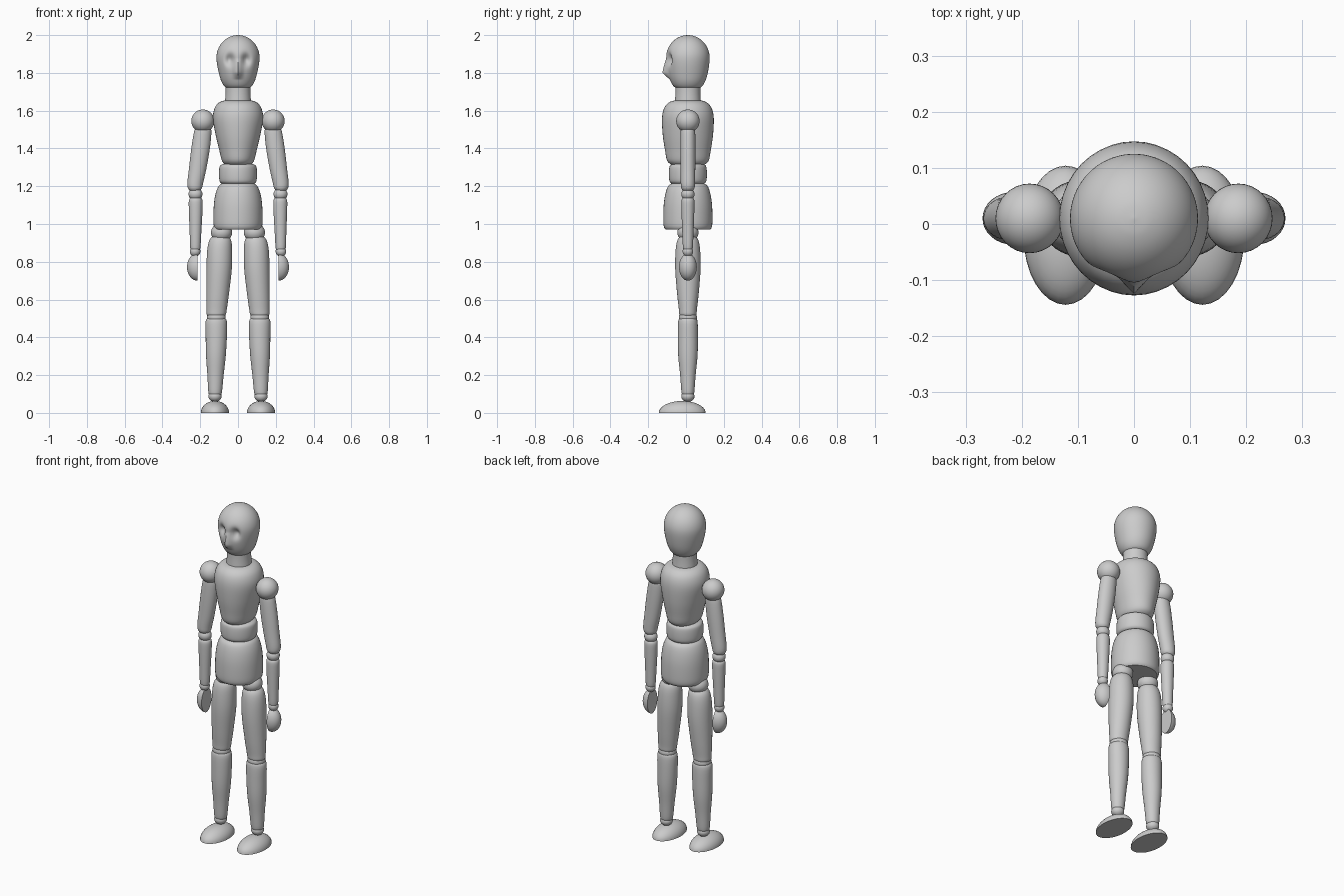
import bpy, bmesh, math

Y0 = 0.01  # body axis in depth


def finish(bm, name):
    bmesh.ops.recalc_face_normals(bm, faces=bm.faces)
    me = bpy.data.meshes.new(name)
    bm.to_mesh(me)
    bm.free()
    ob = bpy.data.objects.new(name, me)
    bpy.context.collection.objects.link(ob)
    bpy.ops.object.select_all(action='DESELECT')
    ob.select_set(True)
    bpy.context.view_layer.objects.active = ob
    bpy.ops.object.shade_smooth_by_angle(angle=math.radians(45))
    return ob


def spline(rows, sub):
    # Catmull-Rom refinement of the profile rows
    out = []
    for i in range(len(rows) - 1):
        p0, p1 = rows[max(i - 1, 0)], rows[i]
        p2, p3 = rows[i + 1], rows[min(i + 2, len(rows) - 1)]
        for k in range(sub):
            t = k / sub
            out.append([0.5 * (2 * b + (c - a) * t + (2 * a - 5 * b + 4 * c - d) * t * t
                               + (3 * b - a - 3 * c + d) * t ** 3)
                        for a, b, c, d in zip(p0, p1, p2, p3)])
    return out + [list(rows[-1])]


def loft(name, rows, sub=4, segs=40, side=1, shape=None):
    # rows: z, x radius, y radius, x centre
    bm = bmesh.new()
    rings = []
    for z, rx, ry, cx in spline(rows, sub):
        rings.append([bm.verts.new((side * cx + rx * math.cos(a), Y0 + ry * math.sin(a), z))
                      for a in (2 * math.pi * i / segs for i in range(segs))])
    for a, b in zip(rings, rings[1:]):
        for i in range(segs):
            j = (i + 1) % segs
            bm.faces.new((a[i], a[j], b[j], b[i]))
    bm.faces.new(rings[0])
    bm.faces.new(rings[-1])
    if shape:
        for v in bm.verts:
            shape(v.co)
    return finish(bm, name)


def ball(name, c, r, cut=None):
    # ellipsoid, optionally halved through its centre on the side facing `cut`
    bm = bmesh.new()
    bmesh.ops.create_uvsphere(bm, u_segments=32, v_segments=20, radius=1)
    for v in bm.verts:
        v.co = [c[i] + r[i] * v.co[i] for i in range(3)]
    if cut:
        bmesh.ops.bisect_plane(bm, geom=bm.verts[:] + bm.edges[:] + bm.faces[:],
                               plane_co=c, plane_no=cut, clear_outer=True, dist=1e-5)
        bmesh.ops.holes_fill(bm, edges=[e for e in bm.edges if e.is_boundary])
    return finish(bm, name)


def face(co):
    # eye sockets pushed in, pointed nose pulled out
    if co.y < Y0:
        dx = (abs(co.x) - 0.043) / 0.021
        dz = (co.z - 1.87) / 0.03
        co.y += 0.03 * math.exp(-dx * dx - dz * dz)
        dz = co.z - 1.80
        h = max(0, 1 - abs(co.x) / 0.03) * max(0, 1 - (dz / 0.075 if dz > 0 else -dz / 0.035))
        co.y -= 0.03 * h


# Head
dome = [(1.88 + 0.12 * math.sin(a), 0.114 * math.cos(a), 0.115 * math.cos(a), 0)
        for a in (math.radians(d) for d in (89, 75, 60, 45, 30, 15, 0))]
loft("head", dome + [(1.84, .110, .112, 0), (1.79, .099, .103, 0), (1.755, .088, .091, 0),
                     (1.73, .073, .076, 0), (1.715, .055, .055, 0)], 6, 72, shape=face)
loft("neck", [(1.74, .066, .066, 0), (1.69, .066, .066, 0), (1.63, .07, .07, 0)])

# Trunk
loft("chest", [(1.655, .065, .065, 0), (1.645, .098, .098, 0), (1.615, .123, .125, 0),
               (1.56, .133, .137, 0), (1.47, .118, .133, 0), (1.39, .099, .121, 0),
               (1.335, .085, .11, 0), (1.312, .067, .085, 0)])
loft("waist", [(1.318, .08, .08, 0), (1.308, .095, .095, 0), (1.285, .1, .1, 0),
               (1.245, .1, .1, 0), (1.222, .095, .095, 0), (1.21, .08, .08, 0)])
loft("pelvis", [(1.215, .085, .085, 0), (1.2, .103, .105, 0), (1.16, .119, .119, 0),
                (1.10, .128, .128, 0), (1.02, .13, .13, 0), (.985, .127, .127, 0),
                (.97, .118, .118, 0)])

for s, side in ((-1, "right"), (1, "left")):
    # Arm
    ball(side + "_shoulder", (s * .186, Y0, 1.545), (.061, .062, .061))
    loft(side + "_upper_arm", [(1.52, .03, .03, .184), (1.495, .045, .038, .186),
                               (1.40, .049, .04, .198), (1.29, .046, .039, .214),
                               (1.22, .042, .038, .226), (1.19, .037, .035, .228),
                               (1.175, .025, .025, .228)], side=s)
    ball(side + "_elbow", (s * .225, Y0, 1.158), (.037, .035, .034))
    loft(side + "_forearm", [(1.14, .025, .025, .224), (1.125, .036, .034, .224),
                             (1.07, .036, .034, .224), (.96, .031, .03, .225),
                             (.875, .027, .026, .226), (.86, .02, .02, .226)], side=s)
    ball(side + "_wrist", (s * .227, Y0, .855), (.028, .028, .028))
    ball(side + "_hand", (s * .215, Y0, .772), (.055, .047, .072), cut=(-s, 0, 0))

    # Leg
    ball(side + "_hip", (s * .087, Y0, .955), (.056, .056, .05))
    loft(side + "_thigh", [(.94, .035, .035, .092), (.915, .057, .055, .094),
                           (.86, .066, .065, .097), (.76, .067, .067, .1),
                           (.63, .06, .057, .108), (.55, .054, .048, .113),
                           (.52, .05, .045, .115), (.505, .035, .035, .115)], side=s)
    ball(side + "_knee", (s * .115, Y0, .505), (.05, .048, .04))
    loft(side + "_shin", [(.505, .04, .04, .115), (.485, .056, .051, .115),
                          (.40, .056, .053, .115), (.30, .052, .051, .117),
                          (.20, .043, .041, .119), (.11, .036, .034, .121),
                          (.095, .028, .028, .121)], side=s)
    ball(side + "_ankle", (s * .122, Y0, .088), (.035, .035, .03))
    f = ball(side + "_foot", (s * .122, -.02, 0.005), (.075, .124, .063), cut=(0, 0, -1))
    f.location.z = -.005
